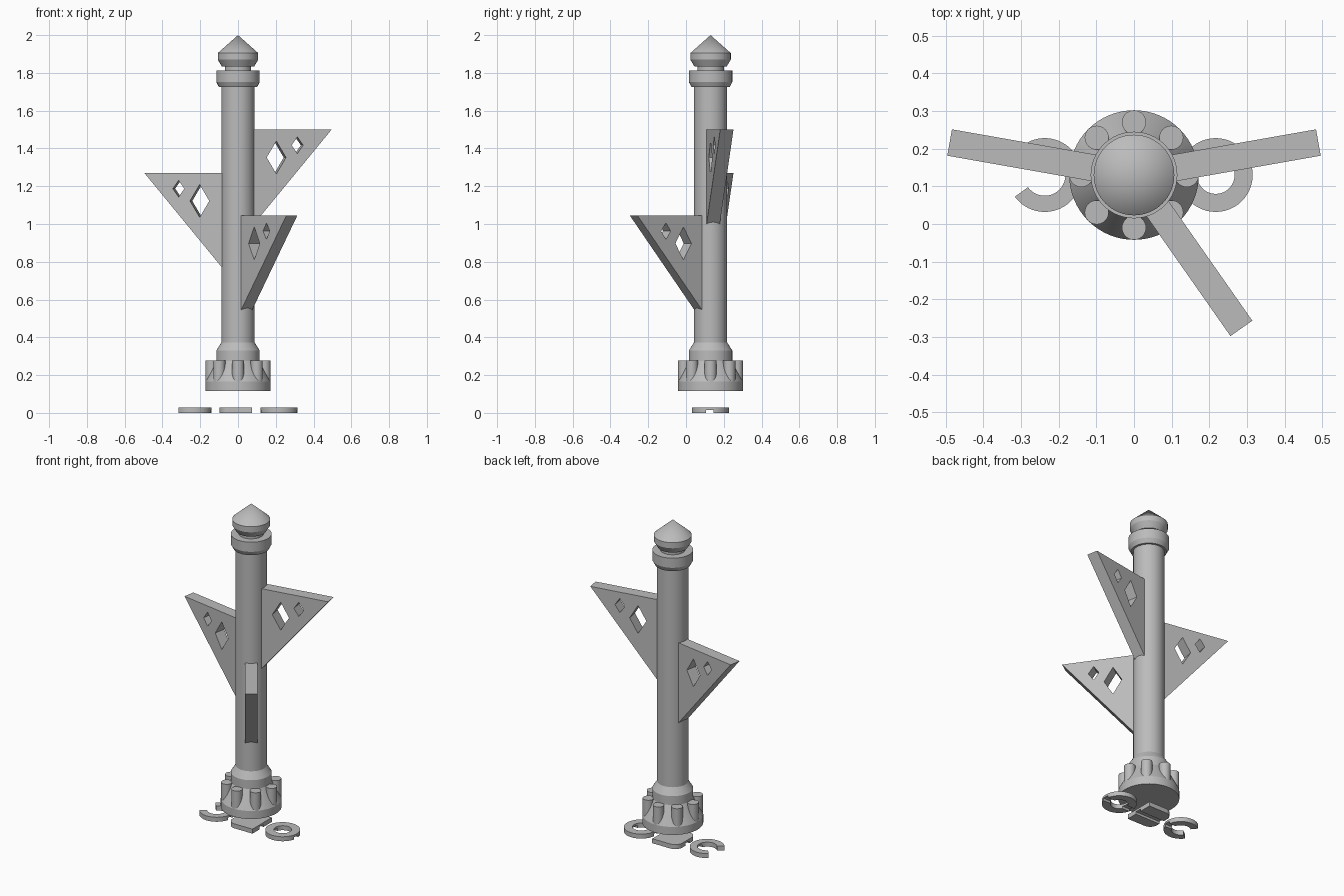
import bpy, bmesh
from math import sin, cos, pi, radians
from mathutils import Matrix, Vector

cube = bpy.data.objects.get("Cube")
if cube:
    bpy.data.objects.remove(cube, do_unlink=True)

GREY = (0.5, 0.5, 0.5, 1)
mat = bpy.data.materials.new("plain_grey")
mat.use_nodes = True
mat.diffuse_color = GREY
mat.node_tree.nodes["Principled BSDF"].inputs["Base Color"].default_value = GREY

AXIS = Vector((0, 0.13, 0))  # centre line of the post


def finish(obj, smooth=True):
    if not obj.data.materials:
        obj.data.materials.append(mat)
    bpy.ops.object.select_all(action="DESELECT")
    obj.select_set(True)
    bpy.context.view_layer.objects.active = obj
    if smooth:
        bpy.ops.object.shade_smooth_by_angle(angle=radians(25))
    return obj


def from_bmesh(name, bm):
    mesh = bpy.data.meshes.new(name)
    bm.to_mesh(mesh)
    bm.free()
    obj = bpy.data.objects.new(name, mesh)
    bpy.context.collection.objects.link(obj)
    return obj


def lathe(name, profile, steps=64):
    bm = bmesh.new()
    verts = [bm.verts.new((r, 0, z)) for r, z in profile]
    edges = [bm.edges.new(pair) for pair in zip(verts, verts[1:])]
    bmesh.ops.spin(bm, geom=verts + edges, cent=(0, 0, 0), axis=(0, 0, 1),
                   angle=2 * pi, steps=steps)
    bmesh.ops.remove_doubles(bm, verts=bm.verts, dist=1e-5)
    bmesh.ops.recalc_face_normals(bm, faces=bm.faces)
    obj = from_bmesh(name, bm)
    obj.location = AXIS
    return finish(obj)


def slab(name, outlines, thickness, matrix):
    """Flat plate from closed outlines; inner outlines become holes."""
    curve = bpy.data.curves.new(name, "CURVE")
    curve.dimensions = "2D"
    curve.fill_mode = "BOTH"
    curve.extrude = thickness / 2
    for points in outlines:
        spline = curve.splines.new("POLY")
        spline.points.add(len(points) - 1)
        for p, (x, y) in zip(spline.points, points):
            p.co = (x, y, 0, 1)
        spline.use_cyclic_u = True
    temp = bpy.data.objects.new(name + "_curve", curve)
    bpy.context.collection.objects.link(temp)
    bm = bmesh.new()
    bm.from_mesh(temp.to_mesh())
    temp.to_mesh_clear()
    bpy.data.objects.remove(temp)
    bmesh.ops.remove_doubles(bm, verts=bm.verts, dist=1e-5)
    bmesh.ops.recalc_face_normals(bm, faces=bm.faces)
    obj = from_bmesh(name, bm)
    obj.matrix_world = matrix
    return finish(obj)


def arc(radius, start, end, steps=48, cx=0, cy=0):
    return [(cx + radius * cos(radians(start + (end - start) * i / steps)),
             cy + radius * sin(radians(start + (end - start) * i / steps)))
            for i in range(steps + 1)]


def circle(radius):
    return arc(radius, 0, 360)[:-1]


def diamond(x, y, w, h):
    return [(x - w, y), (x, y - h), (x + w, y), (x, y + h)]


# Turned post: base, shaft, collar, neck and pointed cap
lathe("post", [(0, 0.115), (0.172, 0.115), (0.172, 0.165), (0.115, 0.275),
               (0.115, 0.33), (0.088, 0.373), (0.088, 1.725), (0.101, 1.725),
               (0.115, 1.752), (0.115, 1.812), (0.07, 1.812), (0.07, 1.833),
               (0.085, 1.833), (0.107, 1.87), (0.107, 1.905), (0, 2.0)])

# Round lugs around the base
for i in range(8):
    a = i * pi / 4
    bm = bmesh.new()
    bmesh.ops.create_cone(bm, cap_ends=True, segments=32, radius1=0.032,
                          radius2=0.032, depth=0.127)
    lug = from_bmesh(f"base_lug_{i + 1}", bm)
    lug.location = AXIS + Vector((0.14 * cos(a), 0.14 * sin(a), 0.2135))
    finish(lug)

# Triangular fins, each pierced by two diamonds
fin_outline = [(0.08, 0), (0.08, -0.5), (0.497, 0)]
holes = [diamond(0.2, -0.148, 0.052, 0.087), diamond(0.313, -0.083, 0.031, 0.044)]
for name, angle, top in (("left_fin", 10, 1.5), ("right_fin", 170, 1.27),
                         ("front_fin", -55, 1.045)):
    place = (Matrix.Translation(AXIS + Vector((0, 0, top)))
             @ Matrix.Rotation(radians(angle), 4, "Z")
             @ Matrix.Rotation(pi / 2, 4, "X"))
    slab(name, [fin_outline] + holes, 0.071, place)

# Loose floor plates below the post
plate_h = 0.028
plates = (
    ("ring_plate", 0.217, [circle(0.098), circle(0.05)]),
    ("open_ring_plate", -0.237,
     [arc(0.098, -144, 130) + arc(0.055, 130, -144)]),
    ("middle_plate", 0,
     [[(0.075, -0.095), (0.075, 0.095)]
      + arc(0.05, 90, 180, 12, -0.048, 0.045)
      + arc(0.05, 180, 270, 12, -0.048, -0.045)]),
)
made = [slab(name, outline, plate_h,
             Matrix.Translation(AXIS + Vector((x, 0, plate_h / 2))))
        for name, x, outline in plates]

# Shallow groove along the underside of the plates
bm = bmesh.new()
bmesh.ops.create_cube(bm, size=1, matrix=Matrix.Diagonal((2, 0.04, 0.03, 1)))
cutter = from_bmesh("groove_cutter", bm)
cutter.location = (0, 0.125, 0)
cutter.hide_render = True
finish(cutter, False)
for obj in made:
    finish(obj, False)
    cut = obj.modifiers.new("groove", "BOOLEAN")
    cut.operation = "DIFFERENCE"
    cut.object = cutter
    while obj.modifiers:
        bpy.ops.object.modifier_apply(modifier=obj.modifiers[0].name)
bpy.data.objects.remove(cutter, do_unlink=True)
